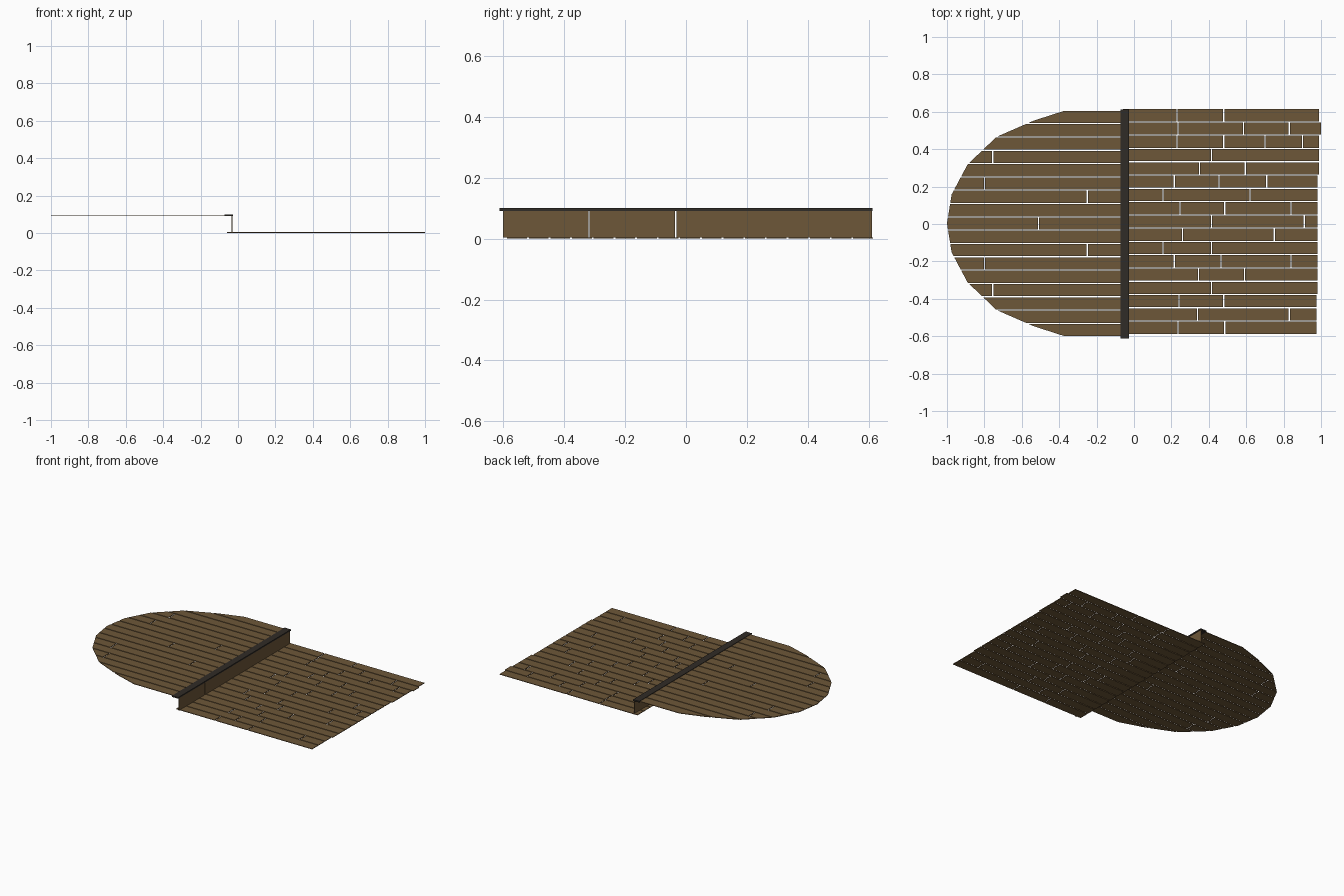
import bpy, bmesh
from mathutils import Vector

if "Cube" in bpy.data.objects:
    bpy.data.objects.remove(bpy.data.objects["Cube"])


def material(name, rgb):
    m = bpy.data.materials.new(name)
    m.diffuse_color = (*rgb, 1)
    m.use_nodes = True
    m.node_tree.nodes["Principled BSDF"].inputs["Base Color"].default_value = m.diffuse_color
    return m


WOOD = material("brown_wood", (0.155, 0.095, 0.04))
DARK = material("dark_trim", (0.03, 0.025, 0.02))
GAP = 0.006
THICK = 0.004


def finish(name, bm, mat, thickness):
    mesh = bpy.data.meshes.new(name)
    bm.to_mesh(mesh)
    bm.free()
    mesh.materials.append(mat)
    ob = bpy.data.objects.new(name, mesh)
    bpy.context.collection.objects.link(ob)
    sol = ob.modifiers.new("board_thickness", 'SOLIDIFY')
    sol.thickness = thickness
    sol.offset = -1
    return ob


def quad(bm, *pts):
    bm.faces.new([bm.verts.new(p) for p in pts])


def plank_rows(bm, x0, ends, y_top, pitch, joints, z):
    """Rows of boards from +y to -y, each row split at its butt joints."""
    h = GAP / 2
    for i, cuts in enumerate(joints):
        ya, yb = y_top - (i + 1) * pitch + h, y_top - i * pitch - h
        xs = [x0 - h, *cuts, ends[i] + h]
        for a, b in zip(xs, xs[1:]):
            quad(bm, (a + h, ya, z), (b - h, ya, z), (b - h, yb, z), (a + h, yb, z))


# Lower floor: staggered planks
lower_joints = [
    (0.23, 0.48), (0.235, 0.585, 0.83), (0.23, 0.48, 0.70, 0.90), (0.415,),
    (0.35, 0.595), (0.215, 0.455, 0.71), (0.155, 0.62), (0.245, 0.485, 0.84),
    (0.415, 0.91), (0.26, 0.75), (0.155, 0.415), (0.215, 0.465, 0.84),
    (0.345, 0.59), (0.415,), (0.24, 0.48), (0.34, 0.83), (0.235, 0.485)]
lower_ends = [0.99, 1.0] + [0.99] * 3 + [0.982] * 9 + [0.975] * 3
bm = bmesh.new()
plank_rows(bm, -0.06, lower_ends, 0.617, 0.071, lower_joints, THICK)
finish("lower_floor_planks", bm, WOOD, THICK)

# Upper floor: planks trimmed to a rounded end
half = [(), (), (), (-0.755,), (), (-0.80,), (-0.25,), ()]
upper_joints = half + [(-0.51,)] + half[::-1]
bm = bmesh.new()
plank_rows(bm, -1.0, [-0.035] * 17, 0.608, 0.0712, upper_joints, 0.097)
arc = [(-1.0, 0), (-0.975, 0.155), (-0.89, 0.315), (-0.735, 0.463),
       (-0.535, 0.55), (-0.37, 0.603), (-0.03, 0.605)]
for s in (1, -1):
    for (ax, ay), (bx, by) in zip(arc, arc[1:]):
        normal = Vector((ay - by, (bx - ax) * s, 0))
        bmesh.ops.bisect_plane(
            bm, geom=bm.verts[:] + bm.edges[:] + bm.faces[:],
            plane_co=(ax, ay * s + 0.003, 0), plane_no=normal, clear_outer=True)
finish("upper_floor_planks", bm, WOOD, THICK)

# Riser boards closing the step
bm = bmesh.new()
for a, b in ((-0.60, -0.32), (-0.316, -0.036), (-0.032, 0.61)):
    quad(bm, (-0.03, a, 0.004), (-0.03, b, 0.004), (-0.03, b, 0.093), (-0.03, a, 0.093))
finish("step_riser", bm, WOOD, THICK)

# Dark nosing strip along the step edge
bm = bmesh.new()
quad(bm, (-0.073, -0.613, 0.1), (-0.026, -0.613, 0.1),
     (-0.026, 0.613, 0.1), (-0.073, 0.613, 0.1))
finish("step_nosing", bm, DARK, 0.009)
